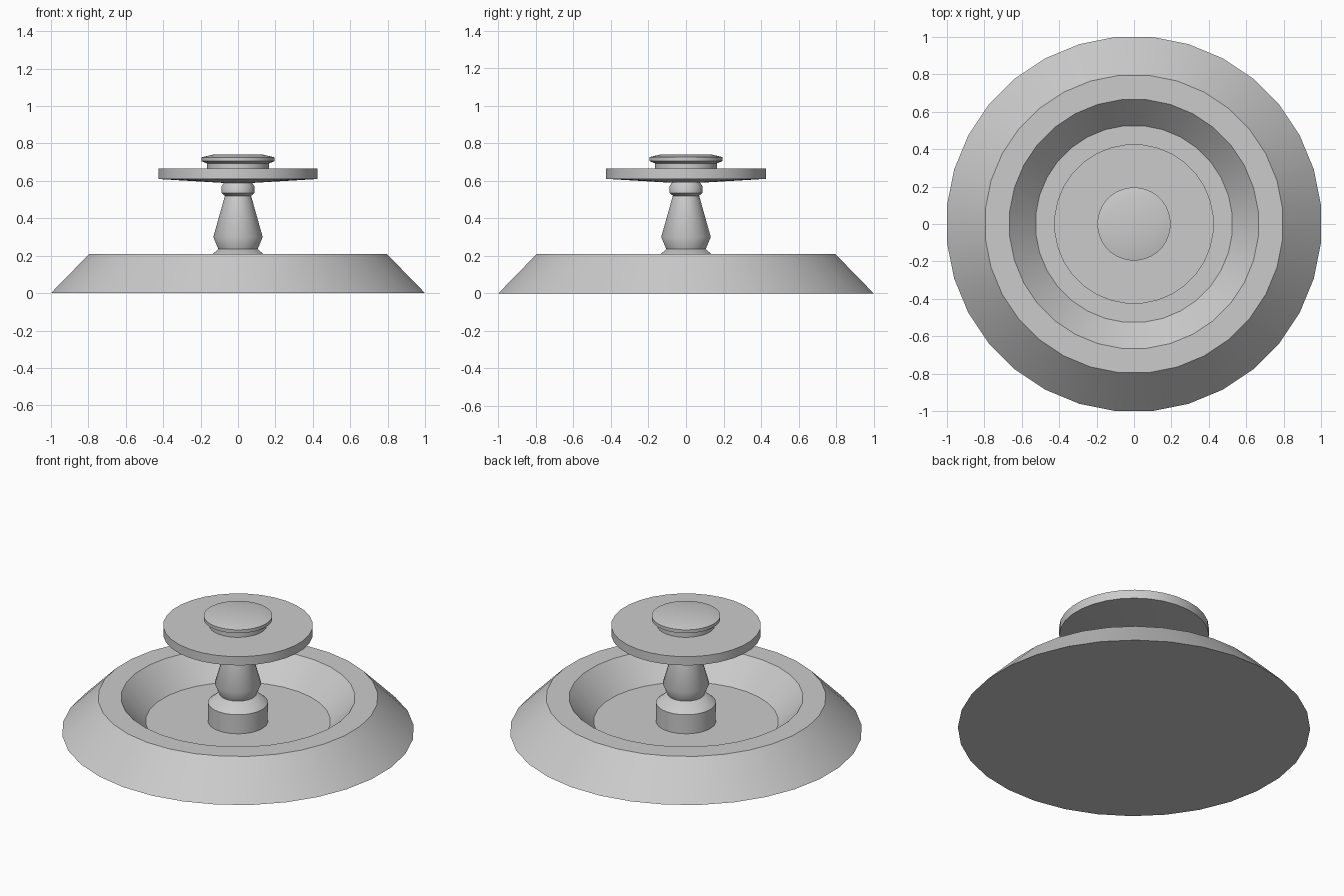
import bpy
import bmesh
import math

SIDES = 32
HALF = math.pi / SIDES

cube = bpy.data.objects.get("Cube")
if cube:
    bpy.data.objects.remove(cube, do_unlink=True)

grey = bpy.data.materials.new("plain_grey")
grey.use_nodes = True
colour = (0.6, 0.6, 0.6, 1)
grey.diffuse_color = colour
grey.node_tree.nodes["Principled BSDF"].inputs["Base Color"].default_value = colour


def lathe(name, profile, smooth_angle=42):
    """Turn (radius, height) points around z, capping both ends."""
    bm = bmesh.new()
    rings = []
    for radius, z in profile:
        r = radius / math.cos(HALF)
        angles = [HALF * (2 * i + 1) for i in range(SIDES)]
        rings.append([bm.verts.new((r * math.cos(a), r * math.sin(a), z)) for a in angles])
    for low, high in zip(rings, rings[1:]):
        for i in range(SIDES):
            j = (i + 1) % SIDES
            bm.faces.new((low[i], low[j], high[j], high[i]))
    bm.faces.new(rings[0][::-1])
    bm.faces.new(rings[-1])
    bmesh.ops.recalc_face_normals(bm, faces=bm.faces)
    mesh = bpy.data.meshes.new(name)
    bm.to_mesh(mesh)
    bm.free()
    mesh.materials.append(grey)
    obj = bpy.data.objects.new(name, mesh)
    bpy.context.collection.objects.link(obj)
    bpy.ops.object.select_all(action='DESELECT')
    obj.select_set(True)
    bpy.context.view_layer.objects.active = obj
    bpy.ops.object.shade_smooth_by_angle(angle=math.radians(smooth_angle))
    return obj


# Sloped basin with a sunken floor
lathe("basin", [(1, 0), (0.795, 0.21), (0.665, 0.21), (0.525, 0.06)])

# Chamfered foot of the pedestal
lathe("pedestal_foot", [(0.17, 0.06), (0.17, 0.18), (0.105, 0.235)])

# Vase-shaped stem
lathe("stem", [(0.105, 0.235), (0.132, 0.30), (0.07, 0.52)])

# Ring under the upper dish
lathe("stem_ring", [(0.07, 0.52), (0.088, 0.535), (0.088, 0.57), (0.075, 0.59)])

# Upper dish with a shallow conical underside
lathe("upper_dish", [(0.09, 0.59), (0.425, 0.61), (0.425, 0.665)])

# Cap on top: neck, flange and low bevel
lathe("top_cap", [(0.165, 0.665), (0.165, 0.693), (0.195, 0.705),
                  (0.195, 0.726), (0.13, 0.741)])
